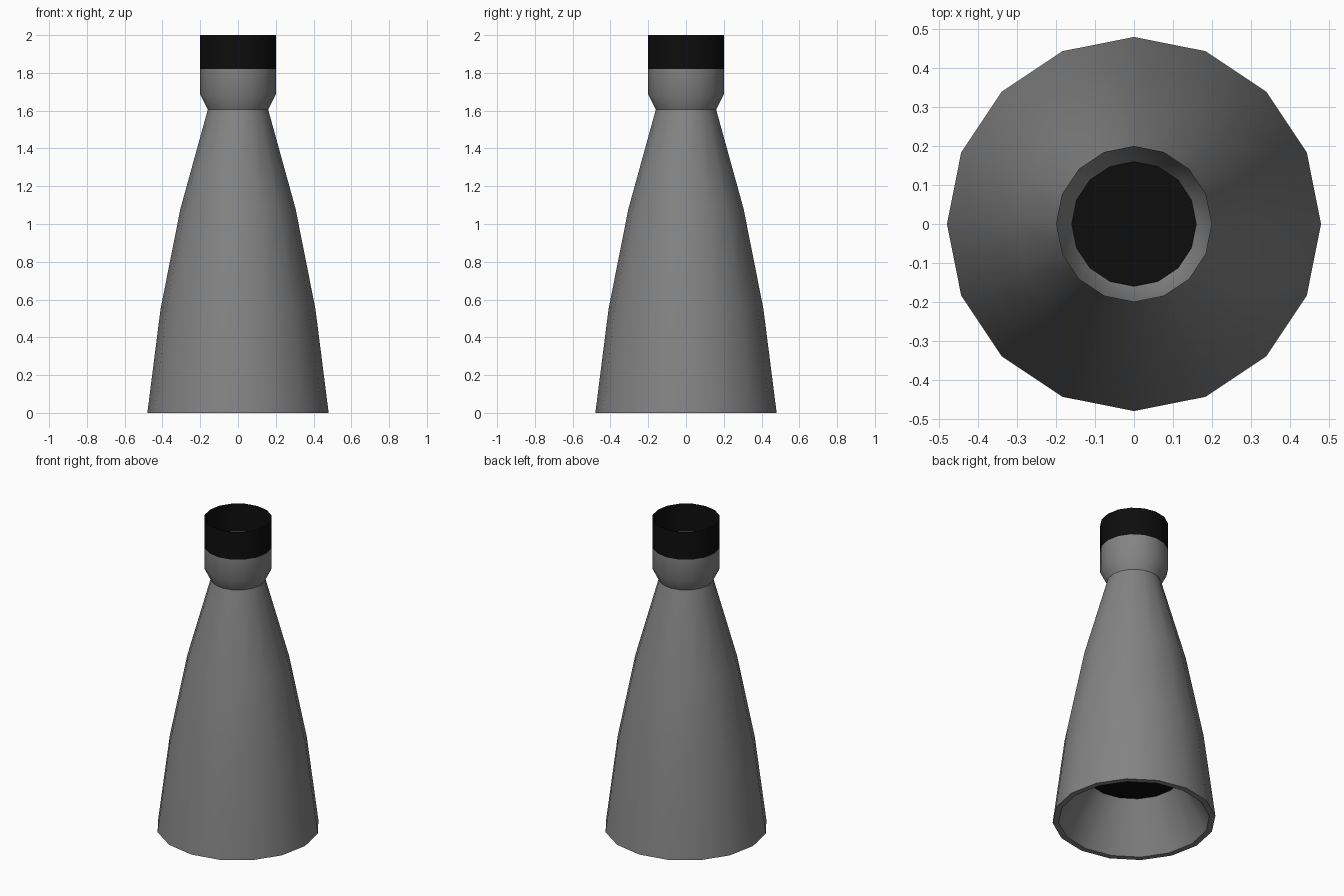
import bpy, bmesh, math

if "Cube" in bpy.data.objects:
    bpy.data.objects.remove(bpy.data.objects["Cube"])

SIDES = 16


def material(name, rgb):
    m = bpy.data.materials.new(name)
    m.diffuse_color = (*rgb, 1)
    m.use_nodes = True
    m.node_tree.nodes["Principled BSDF"].inputs["Base Color"].default_value = m.diffuse_color
    return m


grey = material("metal grey", (0.23, 0.23, 0.23))
black = material("soot black", (0.004, 0.004, 0.004))


def ring(bm, r, z):
    return [bm.verts.new((r * math.cos(2 * math.pi * i / SIDES),
                          r * math.sin(2 * math.pi * i / SIDES), z))
            for i in range(SIDES)]


def lathe(name, profile, black_above=9.0, cap_start=False, cap_end=False):
    """Spin an (r, z) profile; end caps and bands above a height are black."""
    bm = bmesh.new()
    rings = [ring(bm, r, z) for r, z in profile]
    for a, b in zip(rings, rings[1:]):
        for i in range(SIDES):
            j = (i + 1) % SIDES
            f = bm.faces.new((a[i], a[j], b[j], b[i]))
            f.material_index = int(f.calc_center_median().z > black_above)
    if cap_start:
        bm.faces.new(rings[0][::-1]).material_index = 1
    if cap_end:
        bm.faces.new(rings[-1]).material_index = 1
    me = bpy.data.meshes.new(name)
    bm.to_mesh(me)
    bm.free()
    me.materials.append(grey)
    me.materials.append(black)
    ob = bpy.data.objects.new(name, me)
    bpy.context.collection.objects.link(ob)
    bpy.ops.object.select_all(action='DESELECT')
    ob.select_set(True)
    bpy.context.view_layer.objects.active = ob
    bpy.ops.object.shade_smooth_by_angle(angle=math.radians(30))
    return ob


# Flared bell: dark recess underneath, thick lower rim, outer wall, dark throat
lathe("nozzle_bell",
      [(0.28, 0.30), (0.445, 0), (0.48, 0), (0.41, 0.55), (0.305, 1.08), (0.16, 1.605)],
      cap_start=True, cap_end=True)

# Thin open collar with a black upper band
lathe("collar", [(0.16, 1.605), (0.2, 1.685), (0.2, 1.82), (0.2, 2.0)], black_above=1.85)
